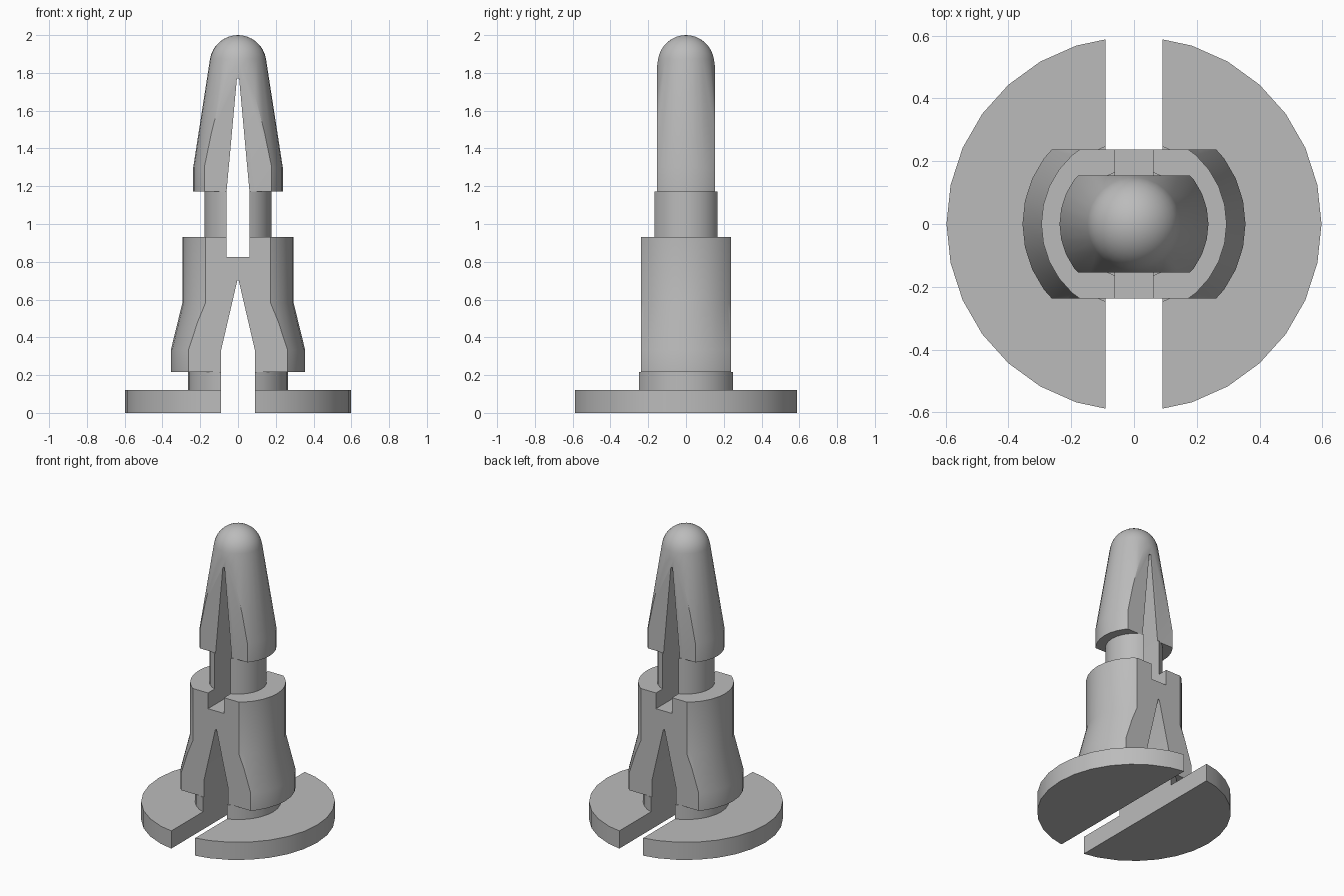
import bpy, bmesh, math

if "Cube" in bpy.data.objects:
    bpy.data.objects.remove(bpy.data.objects["Cube"], do_unlink=True)

SIDES = 30
GREY = (0.5, 0.5, 0.5, 1.0)

plastic = bpy.data.materials.new("grey_plastic")
plastic.use_nodes = True
plastic.diffuse_color = GREY
plastic.node_tree.nodes["Principled BSDF"].inputs["Base Color"].default_value = GREY


def make_object(name, bm):
    bmesh.ops.recalc_face_normals(bm, faces=bm.faces)
    mesh = bpy.data.meshes.new(name)
    bm.to_mesh(mesh)
    bm.free()
    mesh.materials.append(plastic)
    obj = bpy.data.objects.new(name, mesh)
    bpy.context.collection.objects.link(obj)
    return obj


def prism(name, half_outline, depth=1.0):
    """Mirror an (x, z) outline across x = 0 and extrude it along y."""
    mirrored = [(-x, z) for x, z in reversed(half_outline)]
    bm = bmesh.new()
    face = bm.faces.new([bm.verts.new((x, -depth, z)) for x, z in half_outline + mirrored])
    extruded = bmesh.ops.extrude_face_region(bm, geom=[face])["geom"]
    verts = [g for g in extruded if isinstance(g, bmesh.types.BMVert)]
    bmesh.ops.translate(bm, verts=verts, vec=(0, 2 * depth, 0))
    obj = make_object(name, bm)
    obj.hide_render = True
    return obj


def turned_part(name, profile, slots, flat=None):
    """Revolve an (r, z) profile, trim flats at y = +-flat, then cut the slots."""
    bm = bmesh.new()
    closed = [(0, profile[0][1])] + profile
    if profile[-1][0] > 0:
        closed.append((0, profile[-1][1]))
    verts = [bm.verts.new((r, 0, z)) for r, z in closed]
    edges = [bm.edges.new(pair) for pair in zip(verts, verts[1:])]
    bmesh.ops.spin(bm, geom=verts + edges, cent=(0, 0, 0), axis=(0, 0, 1),
                   angle=math.tau, steps=SIDES, use_merge=True)
    bmesh.ops.remove_doubles(bm, verts=bm.verts, dist=0.0001)
    # Front and back flats
    for side in (-1, 1) if flat else ():
        geom = bm.verts[:] + bm.edges[:] + bm.faces[:]
        bmesh.ops.bisect_plane(bm, geom=geom, plane_co=(0, side * flat, 0),
                               plane_no=(0, side, 0), clear_outer=True)
        rim = [e for e in bm.edges if e.is_boundary]
        bmesh.ops.edgeloop_fill(bm, edges=rim)
    obj = make_object(name, bm)

    bpy.ops.object.select_all(action="DESELECT")
    bpy.context.view_layer.objects.active = obj
    obj.select_set(True)
    for slot in slots:
        mod = obj.modifiers.new("slot", "BOOLEAN")
        mod.operation = "DIFFERENCE"
        mod.solver = "EXACT"
        mod.object = slot
        bpy.ops.object.modifier_apply(modifier=mod.name)
    bpy.ops.object.shade_smooth_by_angle(angle=math.radians(30))
    return obj


# Slot cutters: a wedge between the legs and a long tapered split above
leg_slot = prism("leg_slot", [(0.09, -0.1), (0.09, 0.33), (0.004, 0.70)])
upper_slot = prism("upper_slot", [(0.06, 0.825), (0.06, 1.18), (0.006, 1.77)])

# Split round foot and its neck
turned_part("foot_disc", [(0.597, 0), (0.597, 0.12)], [leg_slot])
turned_part("foot_neck", [(0.265, 0.12), (0.265, 0.217)], [leg_slot])

# Flared body with flats
turned_part("body", [(0.355, 0.217), (0.355, 0.335), (0.295, 0.58), (0.295, 0.932)],
            [leg_slot, upper_slot], flat=0.237)

# Split upper neck
turned_part("upper_neck", [(0.177, 0.932), (0.177, 1.172)], [upper_slot])

# Barbed tapered head with a rounded tip
dome_radius, dome_z, rings = 0.15, 1.85, 8
start = math.radians(9)
dome = []
for i in range(rings):
    a = start + (math.pi / 2 - start) * i / rings
    dome.append((dome_radius * math.cos(a), dome_z + dome_radius * math.sin(a)))
dome.append((0, dome_z + dome_radius))
turned_part("head", [(0.237, 1.172), (0.237, 1.30)] + dome, [upper_slot], flat=0.154)

for cutter in (leg_slot, upper_slot):
    bpy.data.objects.remove(cutter, do_unlink=True)
